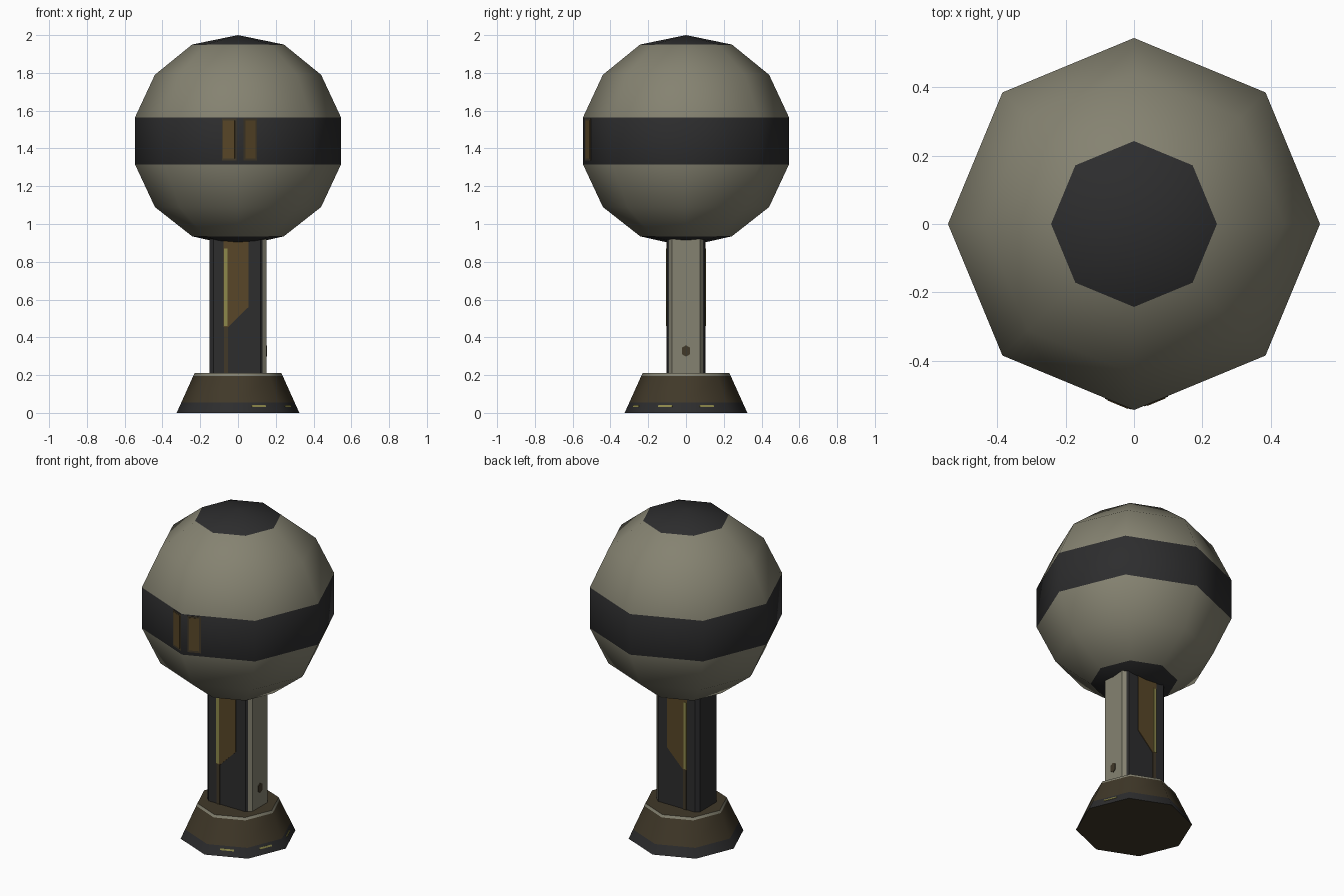
import bpy, bmesh, math
from mathutils import Vector

if "Cube" in bpy.data.objects:
    bpy.data.objects.remove(bpy.data.objects["Cube"])


def mat(name, rgb):
    m = bpy.data.materials.new(name)
    m.diffuse_color = (*rgb, 1)
    m.use_nodes = True
    m.node_tree.nodes["Principled BSDF"].inputs["Base Color"].default_value = m.diffuse_color
    return m


STONE = mat("warm grey", (0.235, 0.225, 0.165))
DARK = mat("charcoal", (0.026, 0.026, 0.027))
BROWN = mat("dark brown", (0.052, 0.040, 0.022))
BRONZE = mat("bronze", (0.098, 0.062, 0.021))
YELLOW = mat("dull yellow", (0.27, 0.25, 0.07))


def finish(name, bm, mats, smooth=None):
    bmesh.ops.recalc_face_normals(bm, faces=bm.faces)
    me = bpy.data.meshes.new(name)
    bm.to_mesh(me)
    bm.free()
    for m in mats:
        me.materials.append(m)
    ob = bpy.data.objects.new(name, me)
    bpy.context.collection.objects.link(ob)
    if smooth:
        bpy.ops.object.select_all(action='DESELECT')
        ob.select_set(True)
        bpy.context.view_layer.objects.active = ob
        bpy.ops.object.shade_smooth_by_angle(angle=math.radians(smooth))
    return ob


def lathe(name, profile, bands, mats, smooth):
    """Eight-sided turned part; bands gives a material index per profile segment."""
    bm = bmesh.new()
    rings = []
    for r, z in profile:
        if r == 0:
            rings.append([bm.verts.new((0, 0, z))] * 8)
        else:
            rings.append([bm.verts.new((r * math.cos(k * math.pi / 4),
                                        r * math.sin(k * math.pi / 4), z)) for k in range(8)])
    for a, b, idx in zip(rings, rings[1:], bands):
        for k in range(8):
            j = (k + 1) % 8
            corners = list(dict.fromkeys((a[k], a[j], b[j], b[k])))
            bm.faces.new(corners).material_index = idx
    return finish(name, bm, mats, smooth)


def plate(name, origin, u, v, outline, material, thick=0.004):
    """Thin plate drawn as a 2D outline in the plane (u, v)."""
    o, u, v = Vector(origin), Vector(u).normalized(), Vector(v).normalized()
    n = u.cross(v)
    if n.dot(Vector((o.x, o.y, 0))) < 0:
        n = -n
    bm = bmesh.new()
    low = [bm.verts.new(o + u * a + v * b - n * 0.002) for a, b in outline]
    top = [bm.verts.new(o + u * a + v * b + n * thick) for a, b in outline]
    bm.faces.new(low)
    bm.faces.new(top)
    for i in range(len(low)):
        j = (i + 1) % len(low)
        bm.faces.new((low[i], low[j], top[j], top[i]))
    return finish(name, bm, [material])


def rect(a0, a1, b0, b1):
    return [(a0, b0), (a1, b0), (a1, b1), (a0, b1)]


# Globe with dark caps and dark belt
lathe("globe",
      [(0, 2.0), (0.243, 1.95), (0.44, 1.79), (0.545, 1.565),
       (0.545, 1.315), (0.44, 1.09), (0.243, 0.935), (0, 0.88)],
      [1, 0, 0, 1, 0, 0, 1], [STONE, DARK], 60)

# Flared foot: dark skirt, brown body, pale rim, brown top
lathe("foot",
      [(0, 0), (0.325, 0), (0.30, 0.055), (0.237, 0.195), (0.23, 0.21), (0, 0.21)],
      [0, 1, 0, 2, 0], [BROWN, DARK, STONE], 50)

# Post with bevelled corners, pale on its right side
section = [(0.12, -0.1), (0.13, -0.09), (0.15, -0.075), (0.15, 0.075), (0.13, 0.09),
           (0.12, 0.1), (-0.13, 0.1), (-0.152, 0.08), (-0.152, -0.08), (-0.13, -0.1)]
bm = bmesh.new()
face = bm.faces.new([bm.verts.new((x, y, 0.2)) for x, y in section])
ext = bmesh.ops.extrude_face_region(bm, geom=[face])
bmesh.ops.translate(bm, vec=(0, 0, 0.73),
                    verts=[g for g in ext["geom"] if isinstance(g, bmesh.types.BMVert)])
for f in bm.faces:
    f.material_index = 1 if f.calc_center_median().x > 0.135 else 0
finish("post", bm, [DARK, STONE])

# Panels, bright strips and lower lines on the front and back of the post
X, Z = (1, 0, 0), (0, 0, 1)
for side, y in (("front", -0.1), ("back", 0.1)):
    o = (0, y, 0)
    plate(side + "_panel", o, X, Z,
          [(-0.078, 0.915), (0.055, 0.915), (0.055, 0.56), (-0.05, 0.455), (-0.078, 0.455)], BRONZE)
    plate(side + "_strip", o, X, Z, rect(-0.075, -0.056, 0.46, 0.87), YELLOW, 0.006)
    plate(side + "_lower_line", o, X, Z, rect(-0.073, -0.052, 0.21, 0.455), BROWN)

# Dark port on the right side of the post
plate("side_port", (0.15, 0, 0.328), (0, 1, 0), Z,
      [(-0.02, -0.018), (0, -0.03), (0.02, -0.018), (0.02, 0.018), (0, 0.03), (-0.02, 0.018)],
      BROWN)

# Two windows on the front facets of the belt
c, s = math.cos(math.pi / 8), math.sin(math.pi / 8)
for name, sx, a0, a1 in (("left", -1, 0.008, 0.092), ("right", 1, 0.032, 0.108)):
    o, u = (0, -0.545, 0), (sx * c, s, 0)
    plate(name + "_window_frame", o, u, Z, rect(a0, a1, 1.335, 1.558), BROWN, 0.002)
    plate(name + "_window", o, u, Z, rect(a0 + 0.009, a1 - 0.009, 1.347, 1.548), BRONZE, 0.004)

# Small pale dashes on the skirt of the foot
for i, deg in enumerate((-67.5, -22.5, 22.5)):
    a = math.radians(deg)
    d = Vector((math.cos(a), math.sin(a), 0))
    o = d * (0.309 * c) + Vector((0, 0, 0.035))
    plate(f"foot_dash_{i + 1}", o, (-d.y, d.x, 0), Vector((0, 0, 0.055)) - d * 0.025 * c,
          rect(-0.04, 0.04, -0.005, 0.005), YELLOW, 0.003)
